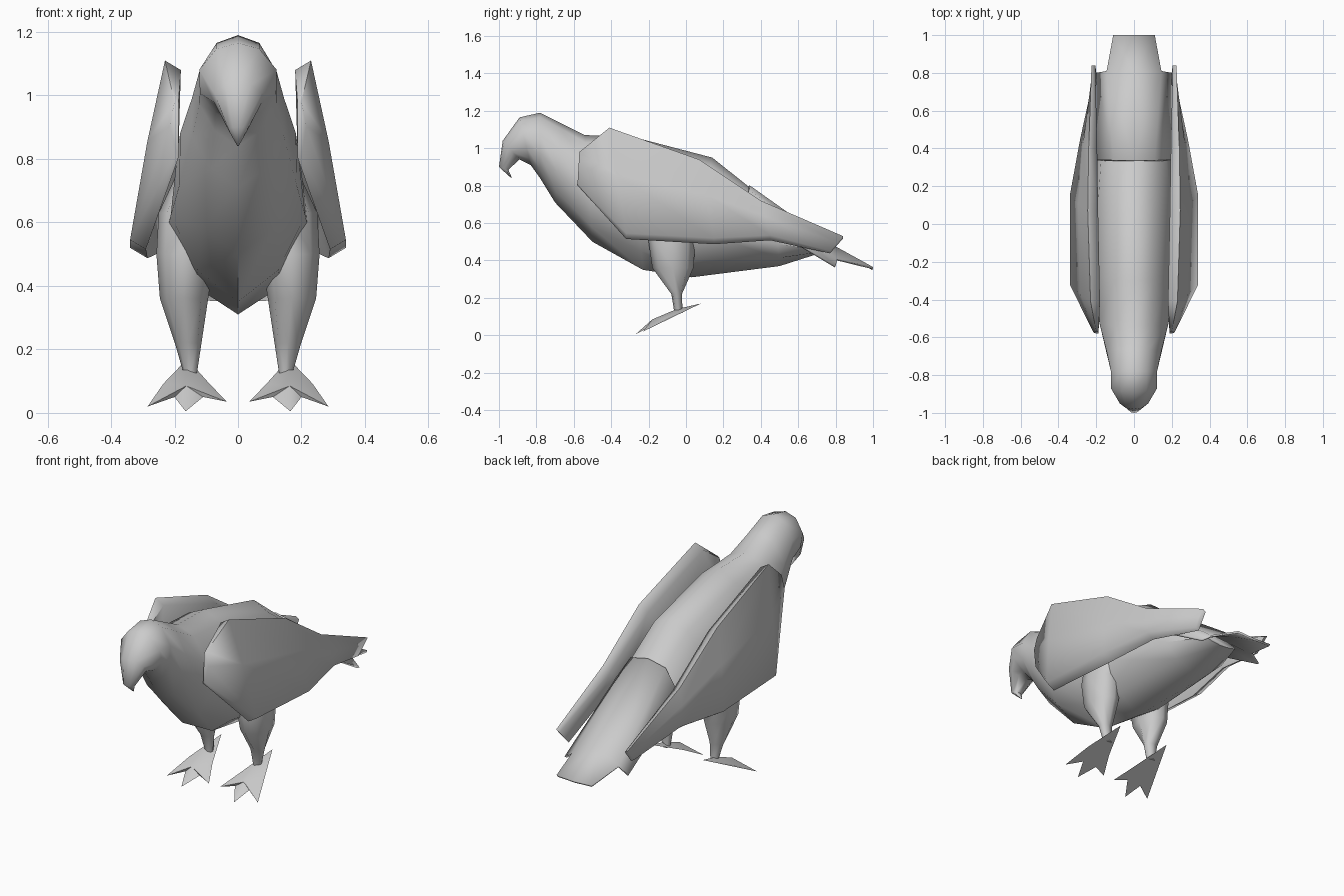
import bpy, bmesh, math
from mathutils import Vector

if "Cube" in bpy.data.objects:
    bpy.data.objects.remove(bpy.data.objects["Cube"])

grey = bpy.data.materials.new("plain_grey")
grey.diffuse_color = (0.6, 0.6, 0.6, 1)
grey.use_nodes = True
grey.node_tree.nodes["Principled BSDF"].inputs["Base Color"].default_value = grey.diffuse_color


def finish(name, bm, angle=50):
    bmesh.ops.remove_doubles(bm, verts=bm.verts, dist=0.0005)
    bmesh.ops.recalc_face_normals(bm, faces=bm.faces)
    me = bpy.data.meshes.new(name)
    bm.to_mesh(me)
    bm.free()
    me.materials.append(grey)
    ob = bpy.data.objects.new(name, me)
    bpy.context.collection.objects.link(ob)
    bpy.ops.object.select_all(action='DESELECT')
    ob.select_set(True)
    bpy.context.view_layer.objects.active = ob
    bpy.ops.object.shade_smooth_by_angle(angle=math.radians(angle))
    return ob


def loft(name, rings, angle=50):
    """Skin a list of closed rings and cap both ends."""
    bm = bmesh.new()
    vs = [[bm.verts.new(p) for p in r] for r in rings]
    n = len(vs[0])
    for a, b in zip(vs, vs[1:]):
        for i in range(n):
            j = (i + 1) % n
            bm.faces.new((a[i], a[j], b[j], b[i]))
    bm.faces.new(vs[0])
    bm.faces.new(vs[-1][::-1])
    return finish(name, bm, angle)


# Head and body: top y, z, bottom y, z, upper half width, lower half width
body = [(-.945, .85, -.93, .84, .004, .004), (-1.0, .90, -.95, .885, .03, .03),
        (-.98, 1.04, -.89, .94, .075, .075), (-.89, 1.165, -.83, .91, .122, .12),
        (-.78, 1.19, -.78, .84, .122, .122), (-.66, 1.13, -.70, .71, .145, .145),
        (-.54, 1.07, -.50, .50, .182, .185), (-.30, 1.065, -.23, .35, .19, .212),
        (.14, .95, .03, .31, .19, .228), (.48, .68, .50, .37, .165, .195),
        (.72, .48, .72, .44, .09, .10)]
section = [(0, 0), (.07, .55), (.33, 1), (.62, 1), (.86, .6), (1, 0)]
section += [(t, -w) for t, w in section[-2:0:-1]]
loft("body", [[((w if t < .5 else w2) * s, ty + (by - ty) * t, tz + (bz - tz) * t)
               for t, s in section] for ty, tz, by, bz, w, w2 in body], 60)

# Tail fan with stepped outer feathers
bm = bmesh.new()
half = [(.11, .34, .778), (.198, .34, .645), (.2, .8, .37), (.145, .81, .41), (.11, 1, .365)]
mid = [(0, .34, .802), (0, .8, .475), (0, 1, .36)]
m = [bm.verts.new(p) for p in mid]
for s in (-1, 1):
    h = [bm.verts.new((x * s, y, z)) for x, y, z in half]
    for f in ((m[0], h[0], h[3], m[1]), (h[0], h[1], h[2], h[3]), (m[1], h[3], h[4], m[2])):
        bm.faces.new(f)
tail = finish("tail", bm)
mod = tail.modifiers.new("thickness", 'SOLIDIFY')
mod.thickness = .012
mod.offset = -1

# Folded wings: top (x, y, z), bottom (x, y, z), bulge, thickness
wing = [((.20, -.57, .98), (.20, -.58, .81), .015, .012),
        ((.23, -.41, 1.11), (.34, -.32, .545), .006, .05),
        ((.245, .07, .94), (.34, .15, .52), .008, .055),
        ((.24, .40, .72), (.285, .45, .535), .01, .045),
        ((.225, .84, .53), (.215, .77, .45), .0, .02)]


def wing_ring(s, top, bot, bulge, th):
    t, b = Vector(top), Vector(bot)
    inner = Vector((-th, 0, -th * .6))
    m = t.lerp(b, .45) + Vector((bulge, 0, 0))
    return [(p.x * s, p.y, p.z) for p in (t, m, b, b + inner, t + inner)]


# Legs: centre x, centre y, z, radius x, radius y
leg = [(.12, .02, .78, .06, .13), (.16, -.02, .63, .09, .17), (.165, -.075, .50, .092, .125),
       (.17, -.07, .36, .076, .11), (.157, -.05, .22, .042, .028),
       (.15, -.04, .12, .02, .022)]

# Webbed feet: outline runs from the heel round the three toes
foot = [(.16, .08, .17), (.09, -.10, .092), (.035, -.21, .035), (.11, -.185, .05),
        (.165, -.27, .005), (.20, -.185, .05), (.285, -.23, .02), (.235, -.10, .092)]

for side, s in (("left", 1), ("right", -1)):
    loft(side + "_wing", [wing_ring(s, *w) for w in wing], 75)
    loft(side + "_leg", [[((x + rx * math.cos(a * math.pi / 4)) * s,
                           y + ry * math.sin(a * math.pi / 4), z) for a in range(8)]
                         for x, y, z, rx, ry in leg], 60)
    bm = bmesh.new()
    under = [bm.verts.new((x * s, y, z)) for x, y, z in foot]
    ridge = bm.verts.new((.16 * s, -.05, .14))
    knuckle = bm.verts.new((.163 * s, -.18, .085))
    n = len(under)
    for i in range(n):
        j = (i + 1) % n
        bm.faces.new((under[i], under[j], ridge if i in (0, n - 1) else knuckle))
    bm.faces.new((ridge, under[1], knuckle))
    bm.faces.new((knuckle, under[7], ridge))
    bm.faces.new(under[::-1])
    finish(side + "_foot", bm, 60)
